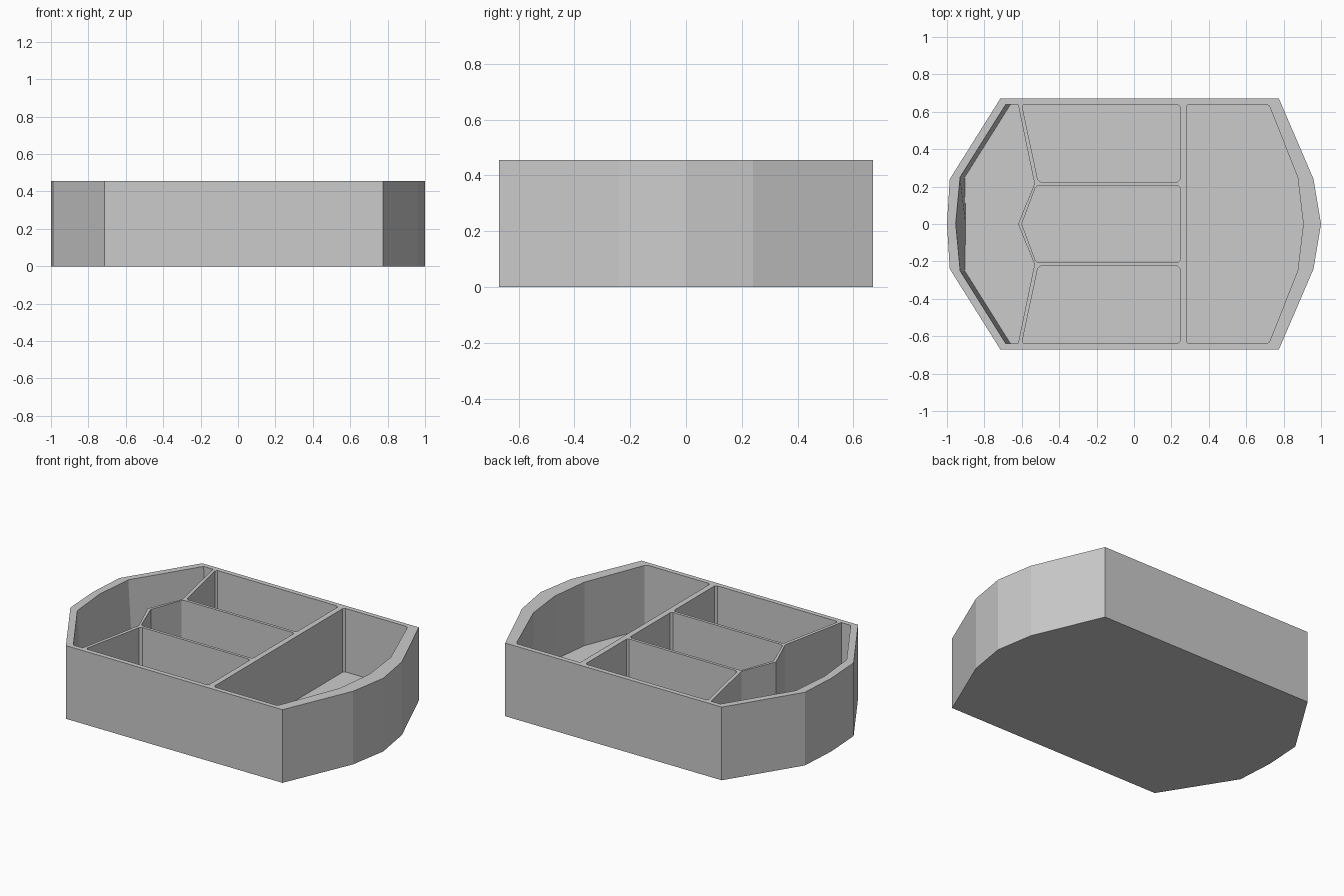
import bpy, bmesh
from mathutils import Vector

if "Cube" in bpy.data.objects:
    bpy.data.objects.remove(bpy.data.objects["Cube"])

HEIGHT, FLOOR = 0.455, 0.06


def mirrored(half):
    """Close a half outline (y >= 0) by mirroring it across the x axis."""
    return half + [(x, -y) for x, y in reversed(half) if y > 1e-6]


def eased(points, cut=0.012):
    """Clip the sharp corners of an outline slightly."""
    out = []
    for i, p in enumerate(points):
        p = Vector(p)
        a = Vector(points[i - 1]) - p
        b = Vector(points[(i + 1) % len(points)]) - p
        if a.angle(b) < 2.0:
            out += [p + a.normalized() * cut, p + b.normalized() * cut]
        else:
            out.append(p)
    return out


def loft(name, bottom, top, z0, z1):
    """Solid between two outlines with the same number of points."""
    bm = bmesh.new()
    lo = [bm.verts.new((p[0], p[1], z0)) for p in bottom]
    hi = [bm.verts.new((p[0], p[1], z1)) for p in top]
    bm.faces.new(lo)
    bm.faces.new(hi)
    n = len(lo)
    for i in range(n):
        j = (i + 1) % n
        bm.faces.new((lo[i], lo[j], hi[j], hi[i]))
    bmesh.ops.recalc_face_normals(bm, faces=bm.faces)
    mesh = bpy.data.meshes.new(name)
    bm.to_mesh(mesh)
    bm.free()
    obj = bpy.data.objects.new(name, mesh)
    bpy.context.collection.objects.link(obj)
    return obj


# Tray body
outline = mirrored([(-1, 0), (-0.985, 0.24), (-0.715, 0.67),
                    (0.775, 0.67), (0.96, 0.24), (1, 0)])
tray = loft("divided_tray", outline, outline, 0, HEIGHT)

# Straight-walled compartments
side = [(-0.60, 0.64), (-0.512, 0.225), (0.245, 0.225), (0.245, 0.64)]
middle = mirrored([(-0.60, 0), (-0.522, 0.207), (0.245, 0.207)])
right = mirrored([(0.28, 0.64), (0.72, 0.64), (0.875, 0.25), (0.905, 0)])
straight = [("back_pocket", side),
            ("front_pocket", [(x, -y) for x, y in side]),
            ("middle_pocket", middle), ("right_pocket", right)]
cutters = []
for name, pts in straight:
    pts = eased(pts)
    cutters.append(loft(name, pts, pts, FLOOR, HEIGHT + 0.1))

# Left compartment: its outer walls lean inward towards the floor
divider = [(-0.62, 0), (-0.532, 0.215), (-0.62, 0.64)]
base = mirrored(divider + [(-0.66, 0.64), (-0.905, 0.25), (-0.90, 0)])
rim = mirrored(divider + [(-0.685, 0.64), (-0.93, 0.25), (-0.953, 0)])
k = 1.02  # carry the slope just past the rim
over = [Vector(b).lerp(Vector(r), k) for b, r in zip(base, rim)]
cutters.append(loft("left_pocket", base, over, FLOOR,
                    FLOOR + (HEIGHT - FLOOR) * k))

# Hollow out the compartments
bpy.context.view_layer.objects.active = tray
for cutter in cutters:
    cutter.hide_render = True
    mod = tray.modifiers.new(cutter.name, 'BOOLEAN')
    mod.operation = 'DIFFERENCE'
    mod.solver = 'EXACT'
    mod.object = cutter
    bpy.ops.object.modifier_apply(modifier=mod.name)
for cutter in cutters:
    bpy.data.objects.remove(cutter)
